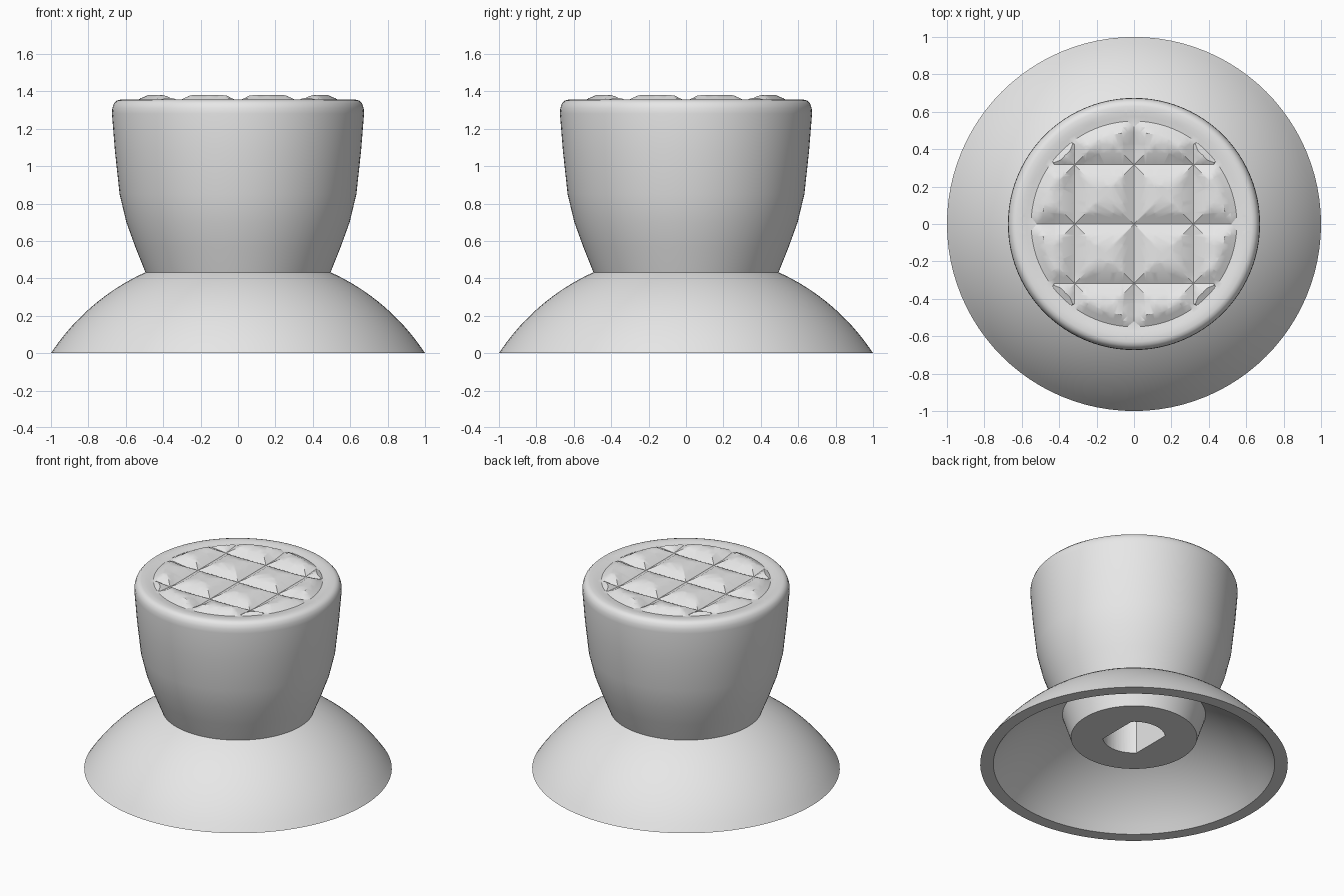
import bpy, bmesh
from math import sin, cos, pi, sqrt, hypot, radians
from mathutils import Vector

cube = bpy.data.objects.get("Cube")
if cube:
    bpy.data.objects.remove(cube)

PITCH = 0.317          # spacing of the grip grooves
TOP = 1.355            # height of the top ring
GRIP = 0.6             # radius of the textured area
DOME_Z = -0.657        # centre height of the skirt sphere

material = bpy.data.materials.new("plain_grey")
material.use_nodes = True
grey = (0.8, 0.8, 0.8, 1)
material.diffuse_color = grey
material.node_tree.nodes["Principled BSDF"].inputs["Base Color"].default_value = grey


def make_object(name, bm):
    mesh = bpy.data.meshes.new(name)
    bm.to_mesh(mesh)
    bm.free()
    obj = bpy.data.objects.new(name, mesh)
    bpy.context.collection.objects.link(obj)
    mesh.materials.append(material)
    return obj


def sphere_arc(r_start, r_end, steps):
    """Profile points on the skirt sphere that meets the ground at the larger radius."""
    radius = hypot(max(r_start, r_end), DOME_Z)
    radii = [r_start + (r_end - r_start) * i / steps for i in range(steps + 1)]
    return [(r, max(0, DOME_Z + sqrt(radius * radius - r * r))) for r in radii]


def ramp(v, a, b):
    return max(0.0, min(1.0, (v - a) / (b - a)))


def grip_height(x, y):
    """Raised pads divided by V grooves that fade out toward the ring."""
    r = hypot(x, y)
    base = 1.38 - 0.033 * ramp(r, 0.49, 0.55) + 0.008 * ramp(r, 0.55, GRIP)
    d = min(abs(v - PITCH * round(v / PITCH)) for v in (x, y))
    floor = 1.335 + 0.02 * ramp(r, 0.42, 0.575)
    return min(base, floor + 0.55 * min(d, 0.06) + 0.24 * max(0, d - 0.06))


# One closed profile: post, hollow skirt, cup, rounded rim, top
profile = [(0, 0.2), (0.41, 0.2)]
profile += sphere_arc(0.465, 0.915, 12)
profile += sphere_arc(1.0, 0.495, 14)
profile += [(0.55, 0.57), (0.597, 0.70), (0.633, 0.85), (0.658, 1.08),
            (0.674, 1.28), (0.672, 1.31), (0.663, 1.335), (0.648, 1.35), (0.63, TOP)]
profile += [(r, TOP) for r in (GRIP, 0.575, 0.55, 0.52, 0.49, 0.42, 0.25, 0)]

bm = bmesh.new()
verts = [bm.verts.new((r, 0, z)) for r, z in profile]
edges = [bm.edges.new(pair) for pair in zip(verts, verts[1:])]
bmesh.ops.spin(bm, geom=verts + edges, cent=(0, 0, 0), axis=(0, 0, 1),
               angle=2 * pi, steps=96)
bmesh.ops.remove_doubles(bm, verts=bm.verts[:], dist=0.0001)
bmesh.ops.recalc_face_normals(bm, faces=bm.faces[:])


# Cut the top along grooves, pad edges and pad corners
def cut_top(co, normal):
    faces = [f for f in bm.faces
             if all(v.co.z > TOP - 0.001 and v.co.xy.length < GRIP + 0.001 for v in f.verts)]
    geom = set(faces)
    for f in faces:
        geom.update(f.edges)
        geom.update(f.verts)
    bmesh.ops.bisect_plane(bm, geom=list(geom), dist=0.0001, plane_co=co, plane_no=normal)


for k in (-1, 0, 1):
    for offset in (-0.11, -0.06, 0, 0.06, 0.11):
        p = k * PITCH + offset
        cut_top((p, 0, 0), (1, 0, 0))
        cut_top((0, p, 0), (0, 1, 0))
for k in (-2, -1, 0, 1, 2):
    cut_top((k * PITCH, 0, 0), (1, 1, 0))
    cut_top((k * PITCH, 0, 0), (1, -1, 0))

for v in bm.verts:
    if v.co.z > TOP - 0.001 and v.co.xy.length < GRIP - 0.004:
        v.co.z = grip_height(v.co.x, v.co.y)
top_faces = [f for f in bm.faces if f.calc_center_median().z > 1.32 and len(f.verts) > 3]
bmesh.ops.triangulate(bm, faces=top_faces)
body = make_object("thumb_stick_cap", bm)

# Shaft socket: a round hole with two flats
bm = bmesh.new()
ring = []
for i in range(64):
    a = 2 * pi * i / 64
    x = max(-0.143, min(0.143, 0.203 * cos(a)))
    ring.append(bm.verts.new((x, 0.203 * sin(a), 0.1)))
face = bm.faces.new(ring)
extruded = bmesh.ops.extrude_face_region(bm, geom=[face])["geom"]
bmesh.ops.translate(bm, vec=Vector((0, 0, 0.65)),
                    verts=[g for g in extruded if isinstance(g, bmesh.types.BMVert)])
bmesh.ops.recalc_face_normals(bm, faces=bm.faces[:])
cutter = make_object("socket_cutter", bm)
cutter.hide_render = True

boolean = body.modifiers.new("socket", "BOOLEAN")
boolean.operation = "DIFFERENCE"
boolean.solver = "EXACT"
boolean.object = cutter

bpy.ops.object.select_all(action="DESELECT")
body.select_set(True)
bpy.context.view_layer.objects.active = body
bpy.ops.object.modifier_apply(modifier=boolean.name)
bpy.data.objects.remove(cutter)
bpy.ops.object.shade_smooth_by_angle(angle=radians(30))
